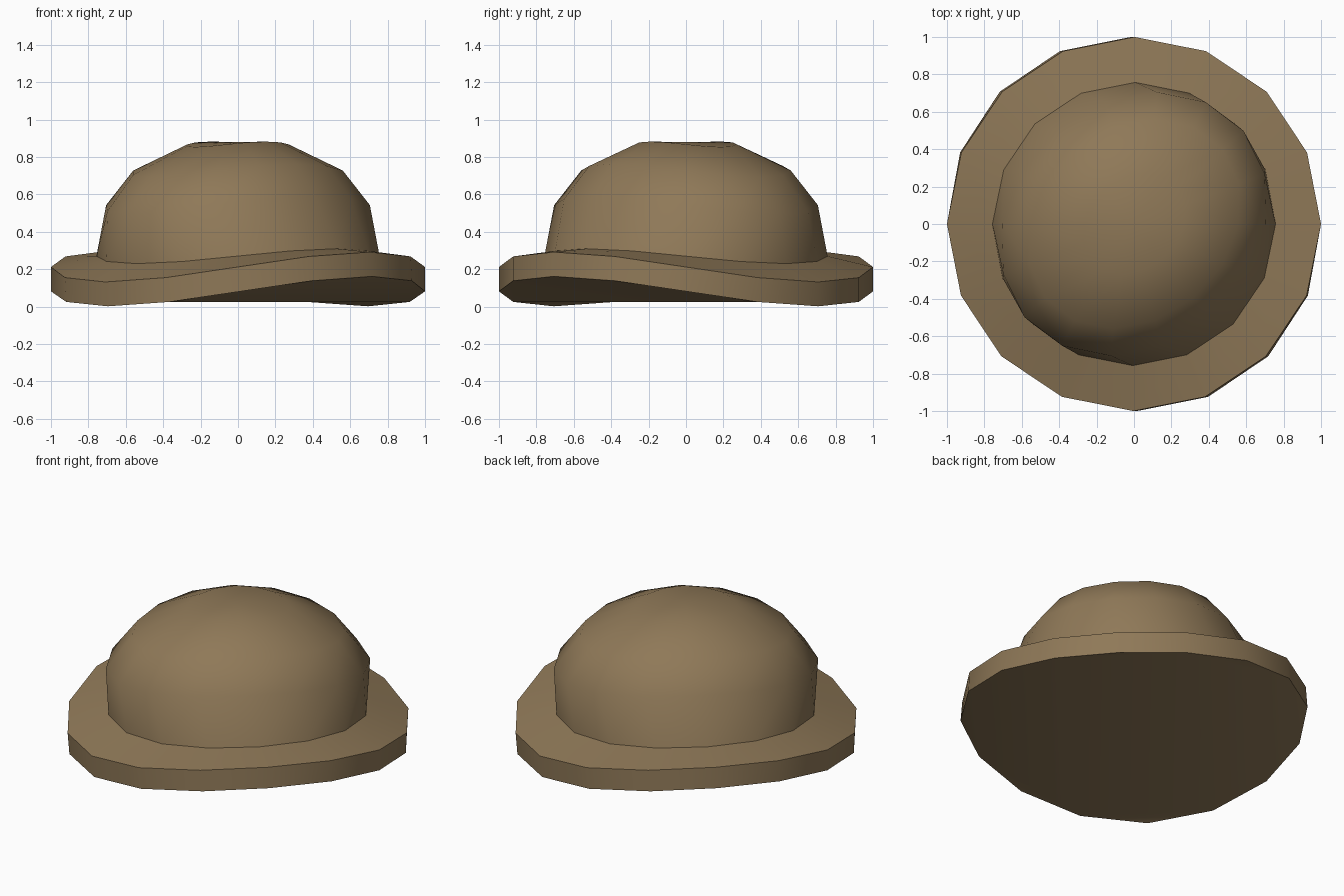
import bpy, bmesh, math

if "Cube" in bpy.data.objects:
    bpy.data.objects.remove(bpy.data.objects["Cube"])

SIDES = 16

felt = bpy.data.materials.new("brown_felt")
felt.diffuse_color = (0.275, 0.19, 0.097, 1.0)
felt.use_nodes = True
felt.node_tree.nodes["Principled BSDF"].inputs["Base Color"].default_value = felt.diffuse_color


def warped_ring(bm, radius, height, saddle, shear):
    """Ring of vertices bent into a saddle and leaned sideways."""
    ring = []
    for i in range(SIDES):
        a = 2 * math.pi * i / SIDES
        x, y = radius * math.cos(a), radius * math.sin(a)
        ring.append(bm.verts.new((x + shear * y, y, height - saddle * x * y)))
    return ring


def bridge(bm, low, high):
    for i in range(SIDES):
        j = (i + 1) % SIDES
        bm.faces.new((low[i], low[j], high[j], high[i]))


def finish(bm, name):
    bmesh.ops.recalc_face_normals(bm, faces=bm.faces[:])
    mesh = bpy.data.meshes.new(name)
    bm.to_mesh(mesh)
    bm.free()
    mesh.materials.append(felt)
    obj = bpy.data.objects.new(name, mesh)
    bpy.context.collection.objects.link(obj)
    bpy.ops.object.select_all(action='DESELECT')
    obj.select_set(True)
    bpy.context.view_layer.objects.active = obj
    bpy.ops.object.shade_smooth_by_angle(angle=math.radians(50))
    return obj


# Hat: underside, rim, brim top and crown in one skin
# (radius, height, saddle, shear) from the underside up
profile = [
    (1.00, 0.082, 0.16, -0.015),
    (1.00, 0.212, 0.16, 0.003),
    (0.757, 0.27, 0.14, 0.01),
    (0.705, 0.543, 0.19, 0.174),
    (0.56, 0.728, 0.22, 0.20),
    (0.27, 0.868, 0.40, 0.22),
]
bm = bmesh.new()
rings = [warped_ring(bm, *p) for p in profile]
for low, high in zip(rings, rings[1:]):
    bridge(bm, low, high)

# Underside: corner triangles all round, then a flat middle with two folded sides
base = rings[0]
corners = [(i - 1, i, i + 1) for i in range(0, SIDES, 2)]
middle = [(1, 3, 9), (1, 9, 11)]
sides = [(1, 11, 13), (1, 13, 15), (9, 3, 5), (9, 5, 7)]
for tri in corners + middle + sides:
    bm.faces.new([base[i % SIDES] for i in tri])

# Crown top
apex = bm.verts.new((0, 0, 0.88))
for i in range(SIDES):
    bm.faces.new((rings[-1][i], rings[-1][(i + 1) % SIDES], apex))

finish(bm, "brimmed_hat")
